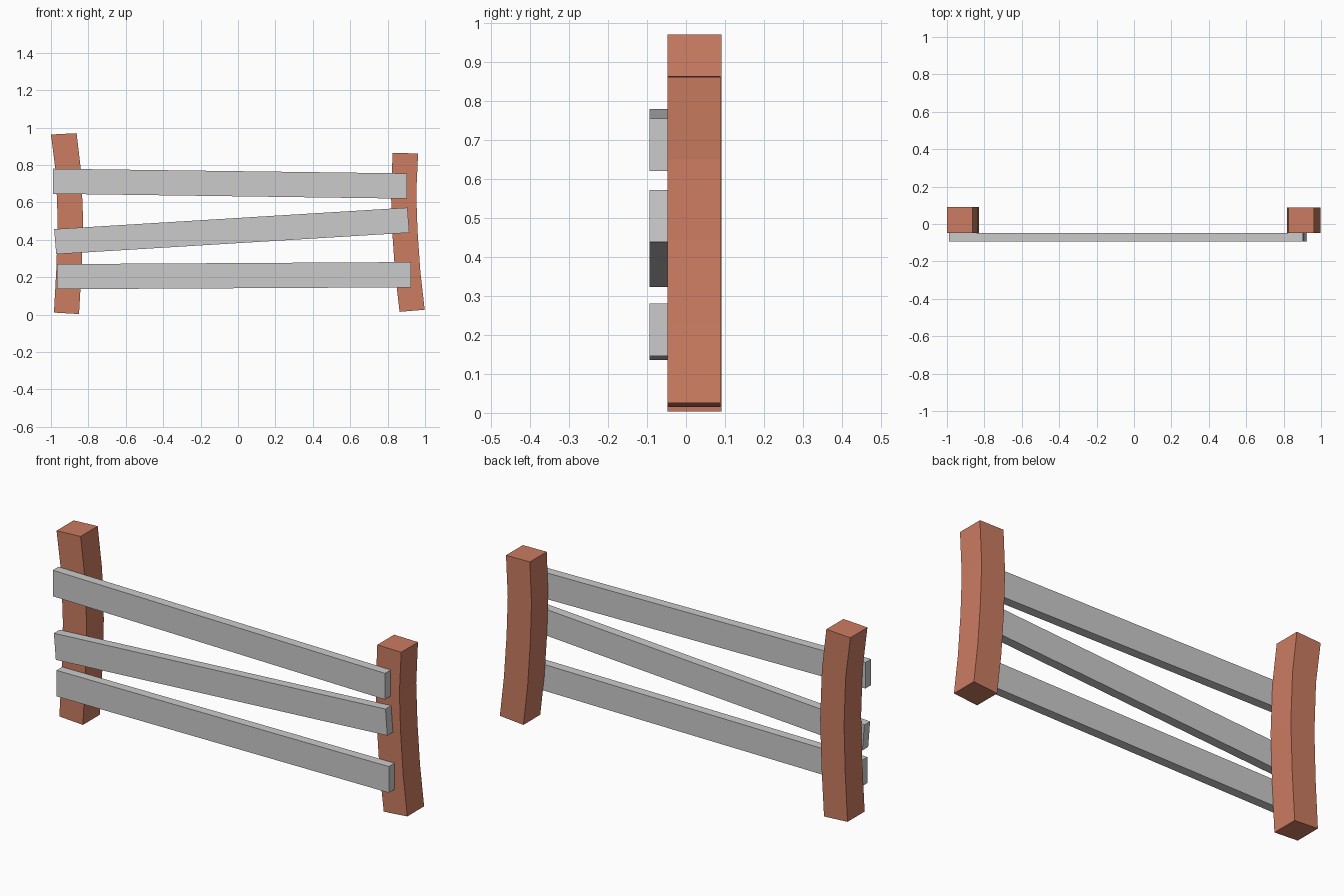
import bpy, bmesh

if "Cube" in bpy.data.objects:
    bpy.data.objects.remove(bpy.data.objects["Cube"])


def make_material(name, color):
    mat = bpy.data.materials.new(name)
    mat.diffuse_color = color
    mat.use_nodes = True
    mat.node_tree.nodes["Principled BSDF"].inputs["Base Color"].default_value = mat.diffuse_color
    return mat


def strip_solid(name, rows, y0, y1, mat=None):
    """Solid made of quad sections; each row is two (x, z) corners, spanning y0..y1."""
    bm = bmesh.new()
    rings = []
    for (xa, za), (xb, zb) in rows:
        rings.append([bm.verts.new(p) for p in
                      ((xa, y0, za), (xb, y0, zb), (xb, y1, zb), (xa, y1, za))])
    for lo, hi in zip(rings, rings[1:]):
        for i in range(4):
            j = (i + 1) % 4
            bm.faces.new((lo[i], lo[j], hi[j], hi[i]))
    bm.faces.new(rings[0][::-1])
    bm.faces.new(rings[-1])
    bmesh.ops.recalc_face_normals(bm, faces=bm.faces)
    mesh = bpy.data.meshes.new(name)
    bm.to_mesh(mesh)
    bm.free()
    obj = bpy.data.objects.new(name, mesh)
    bpy.context.collection.objects.link(obj)
    if mat:
        mesh.materials.append(mat)
    return obj


wood = make_material("post_wood", (0.6, 0.2, 0.12, 1))

# Bowed posts, listed from the ground up
strip_solid("left_post", [
    ((-0.984, 0.011), (-0.850, 0.003)),
    ((-0.971, 0.250), (-0.836, 0.247)),
    ((-0.964, 0.500), (-0.828, 0.500)),
    ((-0.973, 0.750), (-0.838, 0.757)),
    ((-1.000, 0.963), (-0.863, 0.970)),
], -0.048, 0.091, wood)
strip_solid("right_post", [
    ((0.864, 0.015), (0.998, 0.026)),
    ((0.840, 0.220), (0.975, 0.230)),
    ((0.825, 0.440), (0.960, 0.445)),
    ((0.818, 0.650), (0.953, 0.650)),
    ((0.827, 0.864), (0.963, 0.862)),
], -0.048, 0.089, wood)

# Crooked rails nailed to the front of the posts
rails = {
    "top_rail": [((-0.989, 0.646), (-0.989, 0.780)), ((0.903, 0.620), (0.903, 0.755))],
    "middle_rail": [((-0.972, 0.323), (-0.983, 0.457)), ((0.916, 0.438), (0.906, 0.572))],
    "bottom_rail": [((-0.968, 0.136), (-0.968, 0.270)), ((0.925, 0.146), (0.925, 0.281))],
}
for name, rows in rails.items():
    strip_solid(name, rows, -0.094, -0.047)
